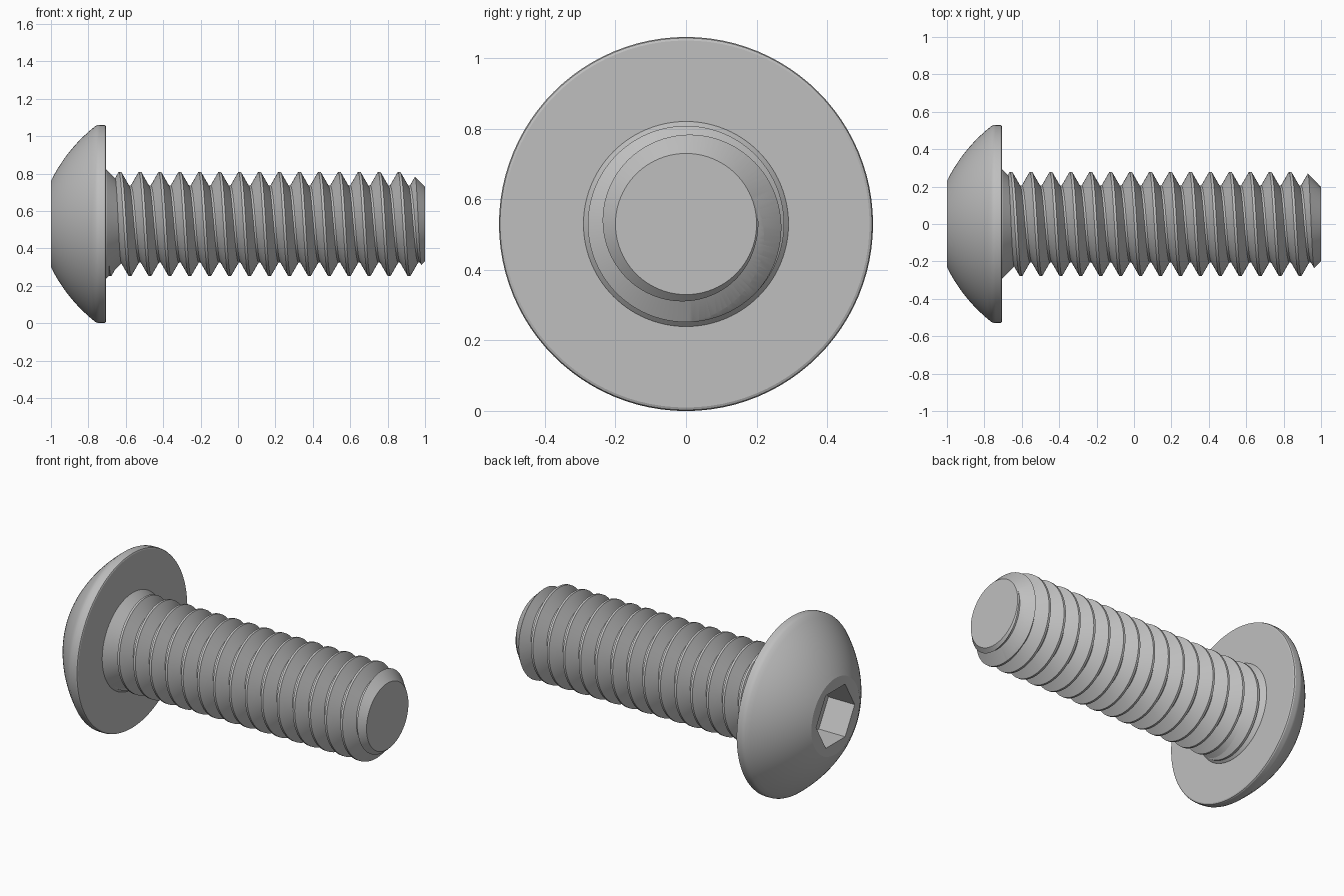
import bpy, bmesh, math
from mathutils import Matrix

default = bpy.data.objects.get("Cube")
if default:
    bpy.data.objects.remove(default, do_unlink=True)

AXIS_Z = 0.53
SIDES = 96
PITCH, CREST, ROOT, FIRST_CREST = 0.1066, 0.278, 0.205, -0.631

steel = bpy.data.materials.new("plain_grey_steel")
steel.use_nodes = True
GREY = (0.52, 0.52, 0.52, 1)
steel.diffuse_color = GREY
steel.node_tree.nodes["Principled BSDF"].inputs["Base Color"].default_value = GREY


def on_axis(x, r, turn):
    """Point at radius r around the screw's long axis."""
    return (x, -r * math.sin(turn), AXIS_Z + r * math.cos(turn))


def sweep(name, column, sides=SIDES, start=0.0):
    """Skin the profile returned by column(turn) around the long axis."""
    bm = bmesh.new()
    rings = []
    for i in range(sides + 1):
        turn = math.tau * i / sides
        rings.append([bm.verts.new(on_axis(x, r, turn + start)) for x, r in column(turn)])
    for a, b in zip(rings, rings[1:]):
        for k in range(len(a) - 1):
            bm.faces.new((a[k], a[k + 1], b[k + 1], b[k]))
    bmesh.ops.remove_doubles(bm, verts=bm.verts, dist=1e-5)
    bmesh.ops.holes_fill(bm, edges=bm.edges, sides=0)
    bmesh.ops.recalc_face_normals(bm, faces=bm.faces)
    mesh = bpy.data.meshes.new(name)
    bm.to_mesh(mesh)
    bm.free()
    mesh.materials.append(steel)
    obj = bpy.data.objects.new(name, mesh)
    bpy.context.collection.objects.link(obj)
    return obj


def select(obj):
    bpy.ops.object.select_all(action='DESELECT')
    obj.select_set(True)
    bpy.context.view_layer.objects.active = obj


def cut(obj, tool, operation):
    mod = obj.modifiers.new("cut", 'BOOLEAN')
    mod.object, mod.operation, mod.solver = tool, operation, 'EXACT'
    select(obj)
    bpy.ops.object.modifier_apply(modifier=mod.name)
    bpy.data.objects.remove(tool, do_unlink=True)


# Domed head with a rounded rim
STEPS, DOME_R = 14, 0.84
t0, t1 = math.radians(64), math.radians(38)
profile = [(-1, 0)]
for i in range(STEPS + 1):
    t = t0 + (t1 - t0) * i / STEPS
    profile.append((-1 + DOME_R * (math.sin(t0) - math.sin(t)),
                    0.23 + DOME_R * (math.cos(t) - math.cos(t0))))
profile += [(-0.75, 0.529), (-0.74, 0.53), (-0.715, 0.53), (-0.708, 0.527),
            (-0.705, 0.52), (-0.705, 0)]
head = sweep("domed_head", lambda turn: profile)

# Hexagonal drive socket, with corners to the sides
socket_profile = [(-1.1, 0), (-1.1, 0.184), (-0.824, 0.184), (-0.824, 0)]
socket = sweep("socket_cutter", lambda turn: socket_profile, 6, math.pi / 6)
cut(head, socket, 'DIFFERENCE')

# Tapered collar under the head
collar_profile = [(-0.71, 0), (-0.71, 0.292), (-0.703, 0.29), (-0.615, 0.202), (-0.615, 0)]
collar = sweep("tapered_collar", lambda turn: collar_profile)


# Helical thread: flat crests, sloped flanks, narrow flat roots
def thread_radius(x, turn):
    d = abs(((x - FIRST_CREST) / PITCH - turn / math.tau + 0.5) % 1 - 0.5)
    slope = min(max((d - 0.0625) / 0.3875, 0), 1)
    return CREST + (ROOT - CREST) * slope


def thread_column(turn):
    points = []
    for k in range(-4, 19):
        for part in (-0.0625, 0.0625, 0.45, 0.55):
            x = FIRST_CREST + PITCH * (k + part + turn / math.tau)
            x = min(max(x, -0.75), 1.05)
            points.append((x, thread_radius(x, turn)))
    return points


thread = sweep("threaded_shank", thread_column)

# Trim the shank to length and chamfer its tip
tip_profile = [(-0.72, 0), (-0.72, 0.4), (0.8, 0.4), (1, 0.2), (1, 0)]
cut(thread, sweep("tip_cutter", lambda turn: tip_profile), 'INTERSECT')

for part in (head, collar, thread):
    select(part)
    bpy.ops.object.shade_smooth_by_angle(angle=math.radians(20))
